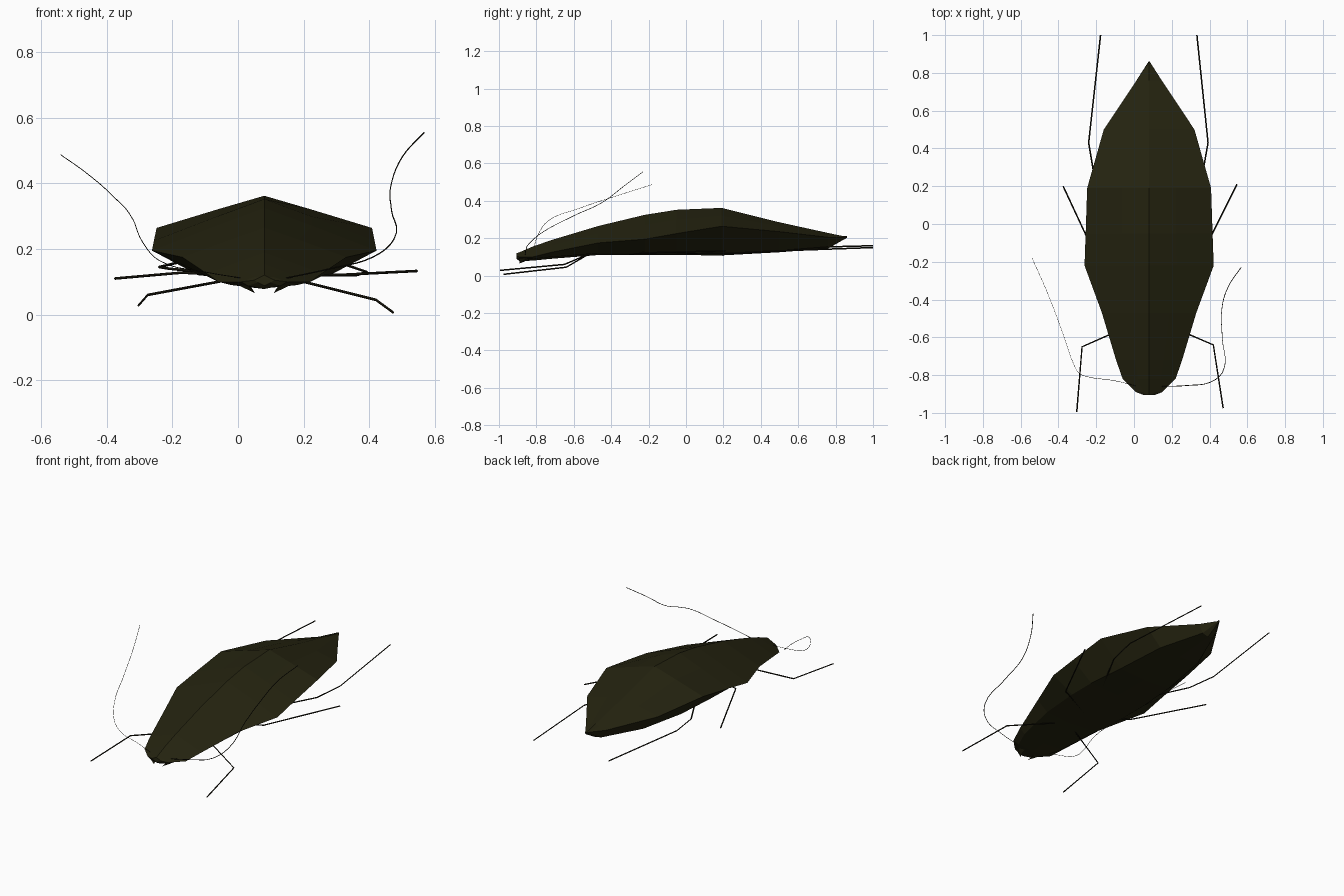
import bpy, bmesh
from mathutils import Vector

cube = bpy.data.objects.get("Cube")
if cube:
    bpy.data.objects.remove(cube, do_unlink=True)

CX = 0.08  # body centre line


def material(name, rgb):
    m = bpy.data.materials.new(name)
    m.use_nodes = True
    m.diffuse_color = (*rgb, 1)
    bsdf = m.node_tree.nodes["Principled BSDF"]
    bsdf.inputs["Base Color"].default_value = (*rgb, 1)
    bsdf.inputs["Roughness"].default_value = 0.8
    return m


shell_mat = material("dark olive", (0.018, 0.017, 0.005))
limb_mat = material("black brown", (0.008, 0.007, 0.003))


def add_object(name, bm, mat):
    bmesh.ops.recalc_face_normals(bm, faces=bm.faces)
    mesh = bpy.data.meshes.new(name)
    bm.to_mesh(mesh)
    bm.free()
    mesh.materials.append(mat)
    ob = bpy.data.objects.new(name, mesh)
    bpy.context.collection.objects.link(ob)
    return ob


def loft(bm, rings):
    for a, b in zip(rings, rings[1:]):
        for i in range(len(a)):
            j = (i + 1) % len(a)
            bm.faces.new((a[i], a[j], b[j], b[i]))
    bm.faces.new(rings[0])
    bm.faces.new(rings[-1][::-1])


# Body: faceted loft of y, half width, ridge z, rim z, belly half width, belly z
STATIONS = [
    (-0.905, 0.03, 0.12, 0.105, 0.02, 0.088),
    (-0.89, 0.07, 0.125, 0.10, 0.05, 0.078),
    (-0.82, 0.14, 0.155, 0.10, 0.10, 0.08),
    (-0.72, 0.175, 0.19, 0.125, 0.14, 0.09),
    (-0.47, 0.25, 0.265, 0.175, 0.18, 0.11),
    (-0.22, 0.342, 0.325, 0.195, 0.20, 0.11),
    (-0.05, 0.336, 0.352, 0.225, 0.20, 0.11),
    (0.19, 0.328, 0.362, 0.264, 0.18, 0.108),
    (0.50, 0.24, 0.285, 0.235, 0.14, 0.125),
    (0.76, 0.067, 0.228, 0.205, 0.04, 0.145),
    (0.86, 0.003, 0.207, 0.205, 0.002, 0.202),
]
bm = bmesh.new()
rings = []
for y, w, top, rim, bw, bot in STATIONS:
    half = [(0.43 * w, rim + 0.58 * (top - rim)), (w, rim), (bw, bot + 0.01)]
    ring = [(0, top)] + half + [(0, bot)] + [(-x, z) for x, z in half[::-1]]
    rings.append([bm.verts.new((CX + x, y, z)) for x, z in ring])
loft(bm, rings)
add_object("body_shell", bm, shell_mat)

# Jaws: small pointed wedges under the head
for side, name in ((1, "left_jaw"), (-1, "right_jaw")):
    bm = bmesh.new()
    base = [(0.10, -0.84, 0.10), (0.05, -0.80, 0.10), (0.06, -0.89, 0.10)]
    vs = [bm.verts.new((CX + side * x, y, z)) for x, y, z in base]
    tip = bm.verts.new((CX + side * 0.028, -0.89, 0.065))
    bm.faces.new(vs)
    for i in range(3):
        bm.faces.new((vs[i], vs[(i + 1) % 3], tip))
    add_object(name, bm, shell_mat)


def wire(name, points, radius, smooth=False):
    """Thin square tube along a path, converted to a mesh."""
    cu = bpy.data.curves.new(name, "CURVE")
    cu.dimensions = "3D"
    cu.bevel_depth = radius
    cu.bevel_resolution = 0
    cu.resolution_u = 5
    cu.use_fill_caps = True
    sp = cu.splines.new("BEZIER" if smooth else "POLY")
    pts = sp.bezier_points if smooth else sp.points
    pts.add(len(points) - 1)
    for p, co in zip(pts, points):
        if smooth:
            p.co = co
            p.handle_left_type = p.handle_right_type = "AUTO"
        else:
            p.co = (*co, 1)
    cu.materials.append(limb_mat)
    ob = bpy.data.objects.new(name, cu)
    bpy.context.collection.objects.link(ob)


# Legs: root, knee, foot, with a slightly different pose on each side
LEGS = {
    "left_front_leg": [(0.14, -0.52, 0.115), (0.42, -0.64, 0.045), (0.472, -0.975, 0.007)],
    "right_front_leg": [(0.02, -0.52, 0.115), (-0.275, -0.65, 0.06), (-0.303, -0.995, 0.028)],
    "left_middle_leg": [(0.10, -0.33, 0.115), (0.33, -0.22, 0.122), (0.545, 0.21, 0.133)],
    "right_middle_leg": [(0.06, -0.33, 0.115), (-0.17, -0.24, 0.128), (-0.375, 0.20, 0.11)],
    "left_rear_leg": [(0.16, -0.12, 0.12), (0.36, 0.25, 0.12), (0.392, 0.43, 0.13), (0.333, 1.0, 0.15)],
    "right_rear_leg": [(0.0, -0.12, 0.12), (-0.21, 0.25, 0.14), (-0.24, 0.43, 0.145), (-0.177, 1.0, 0.16)],
}
for name, path in LEGS.items():
    wire(name, path, 0.004)

# Antennae: hair-thin sweeping curves
wire("left_antenna", [(0.14, -0.86, 0.11), (0.28, -0.855, 0.14), (0.41, -0.835, 0.175),
                      (0.475, -0.77, 0.23), (0.467, -0.6, 0.32), (0.465, -0.45, 0.39),
                      (0.50, -0.33, 0.48), (0.567, -0.23, 0.555)], 0.002, True)
wire("right_antenna", [(0.02, -0.86, 0.11), (-0.10, -0.83, 0.13), (-0.24, -0.81, 0.165),
                       (-0.29, -0.79, 0.22), (-0.32, -0.74, 0.29), (-0.38, -0.57, 0.36),
                       (-0.46, -0.36, 0.43), (-0.54, -0.18, 0.487)], 0.0012, True)
